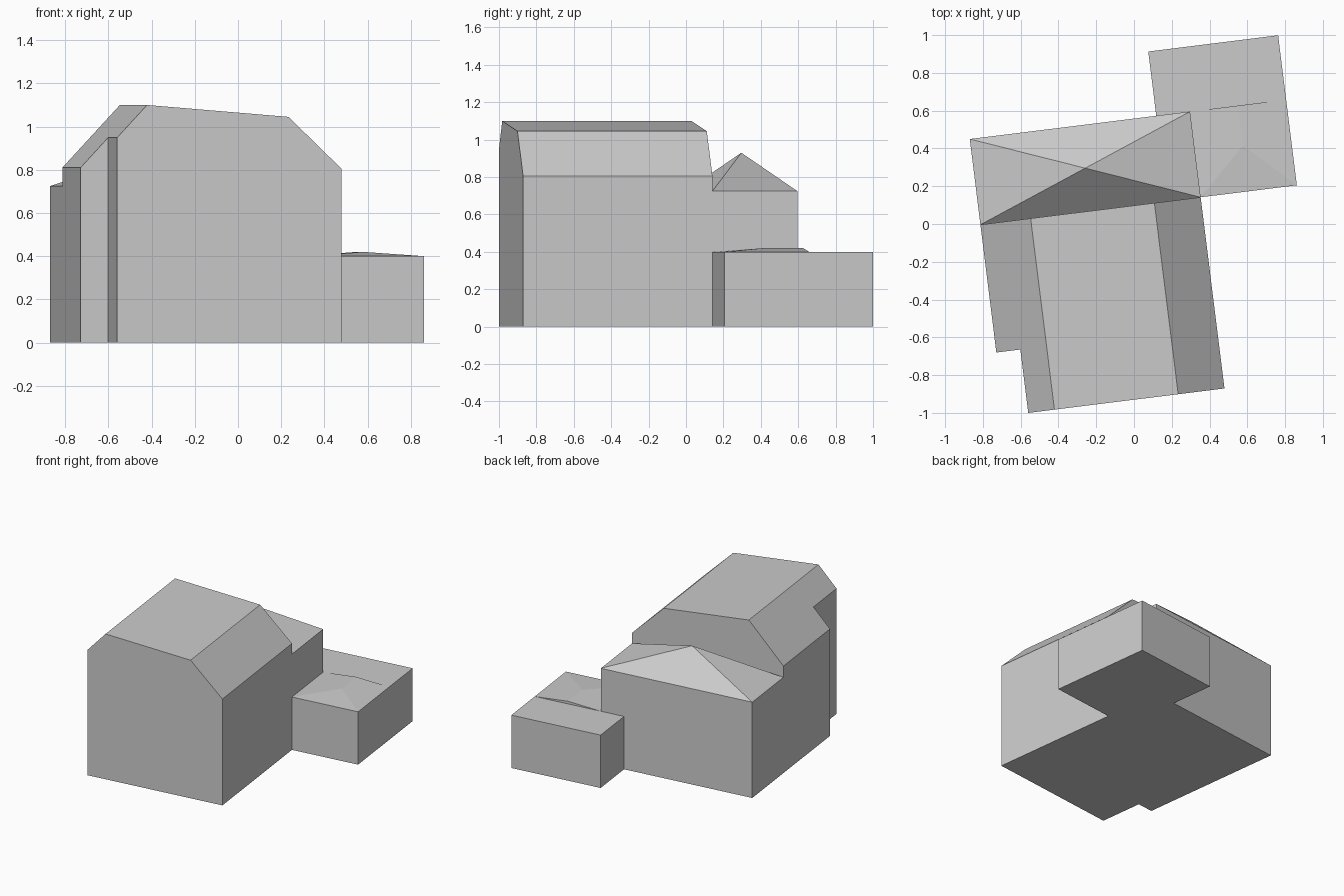
import bpy
import bmesh
import math
from mathutils import Matrix, Vector

cube = bpy.data.objects.get("Cube")
if cube:
    bpy.data.objects.remove(cube, do_unlink=True)

# One plain grey for the whole building
grey = bpy.data.materials.new("plain_grey")
grey.use_nodes = True
grey.diffuse_color = (0.6, 0.6, 0.6, 1)
grey.node_tree.nodes["Principled BSDF"].inputs["Base Color"].default_value = grey.diffuse_color

# The plan is laid out square, then turned about its front left corner
PLACE = Matrix.Translation((-0.56, -1.0, 0)) @ Matrix.Rotation(math.radians(7.1), 4, "Z")

LEFT, RIGHT = -0.128, 1.047      # house side walls
MID, BACK = 1.02, 1.477          # rear of main house, rear of back wing
OUTER, REAR = 1.56, 1.82         # far edges of the annex


def finish(name, bm):
    bmesh.ops.recalc_face_normals(bm, faces=bm.faces)
    mesh = bpy.data.meshes.new(name)
    bm.to_mesh(mesh)
    bm.free()
    mesh.materials.append(grey)
    obj = bpy.data.objects.new(name, mesh)
    bpy.context.collection.objects.link(obj)
    obj.matrix_world = PLACE
    return obj


def prism(name, outline, sweep):
    """Extrude a closed outline along a vector."""
    bm = bmesh.new()
    face = bm.faces.new([bm.verts.new(p) for p in outline])
    top = bmesh.ops.extrude_face_region(bm, geom=[face])["geom"]
    verts = [v for v in top if isinstance(v, bmesh.types.BMVert)]
    bmesh.ops.translate(bm, vec=Vector(sweep), verts=verts)
    return finish(name, bm)


def rectangle(x0, x1, y0, y1, z=0):
    return [(x0, y0, z), (x1, y0, z), (x1, y1, z), (x0, y1, z)]


# Main house: gambrel section swept front to back
section = [(LEFT, 0), (RIGHT, 0), (RIGHT, 0.805), (0.80, 1.045), (0.14, 1.10), (LEFT, 0.81)]
house = prism("main_house", [(x, 0, z) for x, z in section], (0, MID, 0))

# Recess at the front left corner
cutter = prism("recess_cutter", rectangle(-0.5, 0, -0.5, 0.338, -0.5), (0, 0, 2))
cutter.hide_render = True
cut = house.modifiers.new("recess", "BOOLEAN")
cut.operation = "DIFFERENCE"
cut.solver = "EXACT"
cut.object = cutter
bpy.context.view_layer.objects.active = house
bpy.ops.object.modifier_apply(modifier=cut.name)
bpy.data.objects.remove(cutter, do_unlink=True)

# Back wing with a pyramid roof
bm = bmesh.new()
base = [bm.verts.new(p) for p in rectangle(LEFT, RIGHT, MID, BACK)]
eave = [bm.verts.new(p) for p in rectangle(LEFT, RIGHT, MID, BACK, 0.725)]
apex = bm.verts.new(((LEFT + RIGHT) / 2, (MID + BACK) / 2, 0.93))
bm.faces.new(base)
for i in range(4):
    j = (i + 1) % 4
    bm.faces.new((base[i], base[j], eave[j], eave[i]))
    bm.faces.new((eave[i], eave[j], apex))
finish("back_wing", bm)

# Low L-shaped annex wrapping the back wing's corner
plan = [(RIGHT, MID), (OUTER, MID), (OUTER, REAR), (0.867, REAR), (0.867, BACK), (RIGHT, BACK)]
prism("annex", [(x, y, 0) for x, y in plan], (0, 0, 0.40))

# Very shallow annex roof: hipped at the front, gabled at the back
bm = bmesh.new()
a, b, c, d = [bm.verts.new(p) for p in rectangle(RIGHT, OUTER, MID, BACK, 0.40)]
centre = (RIGHT + OUTER) / 2
hip = bm.verts.new((centre, 1.265, 0.42))
gable = bm.verts.new((centre, BACK, 0.42))
for face in ((a, b, hip), (b, c, gable, hip), (c, d, gable), (d, a, hip, gable), (d, c, b, a)):
    bm.faces.new(face)
finish("annex_roof", bm)
